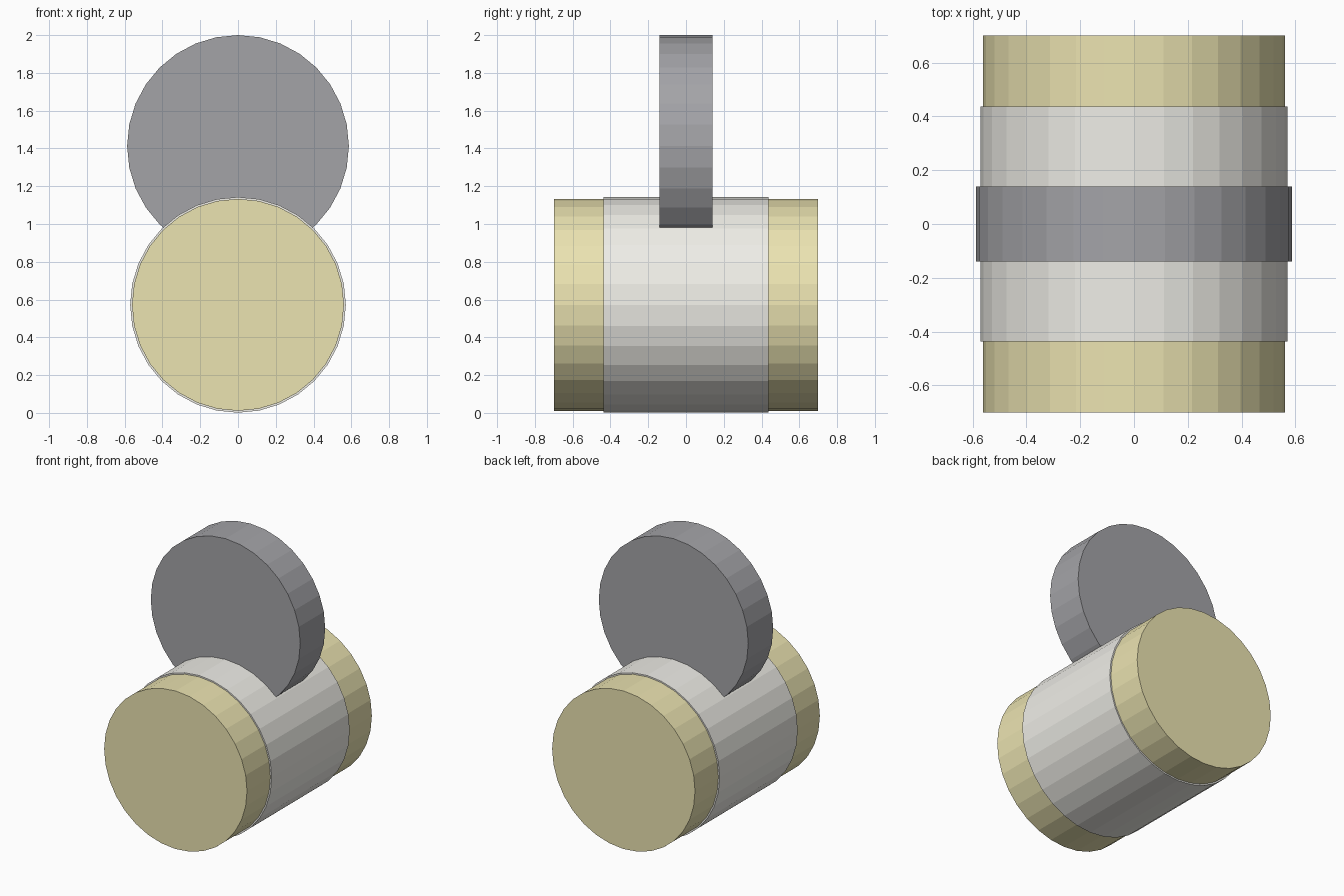
import bpy
import math

if "Cube" in bpy.data.objects:
    bpy.data.objects.remove(bpy.data.objects["Cube"])

SIDES = 32


def material(name, colour):
    mat = bpy.data.materials.new(name)
    mat.diffuse_color = (*colour, 1)
    mat.use_nodes = True
    mat.node_tree.nodes["Principled BSDF"].inputs["Base Color"].default_value = mat.diffuse_color
    return mat


def drum(name, radius, length, z, mat):
    """Flat-shaded cylinder lying along y, with a vertex at the top."""
    bpy.ops.mesh.primitive_cylinder_add(
        vertices=SIDES, radius=radius, depth=length,
        location=(0, 0, z), rotation=(math.pi / 2, 0, 0))
    obj = bpy.context.object
    obj.name = name
    obj.data.materials.append(mat)
    return obj


gold = material("gold", (0.83, 0.77, 0.44))
ivory = material("ivory", (0.86, 0.85, 0.80))
charcoal = material("charcoal", (0.37, 0.37, 0.39))

# Inner core showing at both ends
drum("core", 0.561, 1.40, 0.572, gold)
# Slightly wider sleeve around the middle
drum("sleeve", 0.571, 0.875, 0.572, ivory)
# Upright disc sunk into the sleeve
drum("disc", 0.587, 0.28, 1.413, charcoal)
